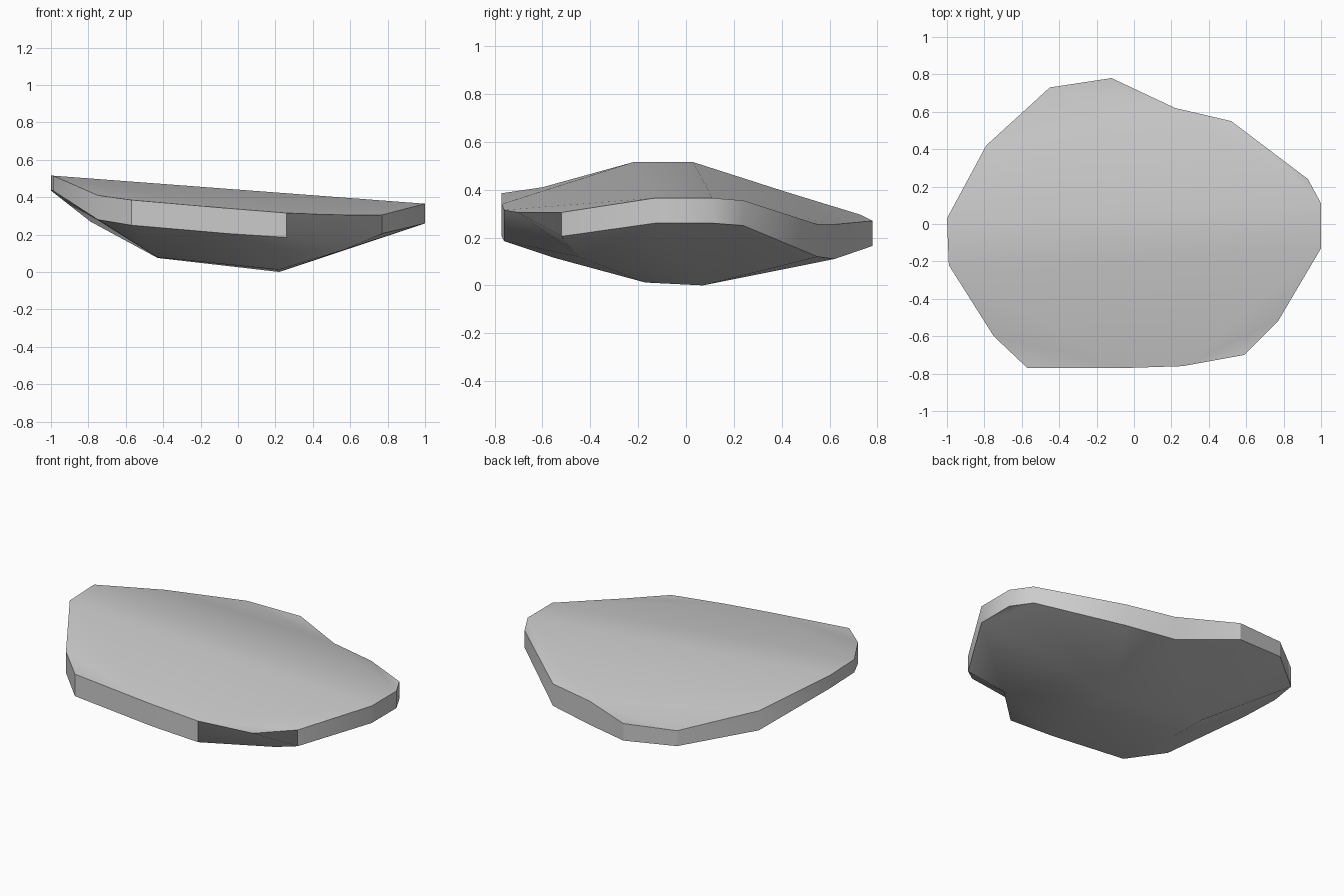
import bpy, bmesh, math
from mathutils import Vector
from mathutils.geometry import delaunay_2d_cdt

if "Cube" in bpy.data.objects:
    bpy.data.objects.remove(bpy.data.objects["Cube"])

# Outline of the slab: x, y, top z, lower rim z
RIM = [
    (-0.12, 0.78, 0.27, 0.165), (-0.45, 0.73, 0.295, 0.20), (-0.79, 0.42, 0.39, 0.27),
    (-1.0, 0.03, 0.515, 0.435), (-0.99, -0.22, 0.515, 0.435), (-0.75, -0.60, 0.41, 0.28),
    (-0.57, -0.77, 0.385, 0.25), (-0.05, -0.77, 0.34, 0.205), (0.26, -0.76, 0.315, 0.185),
    (0.59, -0.70, 0.305, 0.12), (0.77, -0.52, 0.305, 0.205), (1.0, -0.13, 0.365, 0.26),
    (1.0, 0.11, 0.365, 0.26), (0.93, 0.24, 0.355, 0.25), (0.52, 0.55, 0.255, 0.12),
    (0.22, 0.62, 0.255, 0.11),
]
# Points of the keel underneath
KEEL = [(0.22, 0.07, 0.0), (0.22, -0.17, 0.012), (-0.43, -0.17, 0.078),
        (-0.43, 0.07, 0.075), (0.30, -0.55, 0.115)]
n = len(RIM)
bm = bmesh.new()


def fill(verts, creases, flip):
    """Triangulate a cap bounded by the first n verts, keeping the creases."""
    pts = [Vector((v.co.x, v.co.y)) for v in verts]
    out = delaunay_2d_cdt(pts, creases, [list(range(n))], 1, 1e-5)
    for face in out[2]:
        ids = [out[3][i][0] for i in face]
        f = bm.faces.new([verts[i] for i in ids])
        f.normal_update()
        if (f.normal.z < 0) != flip:
            f.normal_flip()


# Top face with its broad ridge running along x
top = [bm.verts.new((x, y, zt)) for x, y, zt, zl in RIM]
fill(top, [(4, 11), (3, 12)], False)

# Underside, with the undercut notch near the front right corner
low = [bm.verts.new((x, y, zl)) for x, y, zt, zl in RIM]
low[9].co = (0.57, -0.45, 0.12)
keel = [bm.verts.new(p) for p in KEEL]
fill(low + keel, [(n, n + 1), (n + 1, n + 2), (n + 2, n + 3), (n + 3, n),
                  (n + 4, 9), (n + 4, 8)], True)

# Rim wall
for i in range(n):
    j = (i + 1) % n
    bm.faces.new((top[i], low[i], low[j], top[j]))
bmesh.ops.recalc_face_normals(bm, faces=bm.faces)

mesh = bpy.data.meshes.new("rock_slab")
bm.to_mesh(mesh)
bm.free()
slab = bpy.data.objects.new("rock_slab", mesh)
bpy.context.collection.objects.link(slab)
bpy.context.view_layer.objects.active = slab
slab.select_set(True)
bpy.ops.object.shade_smooth_by_angle(angle=math.radians(32))
